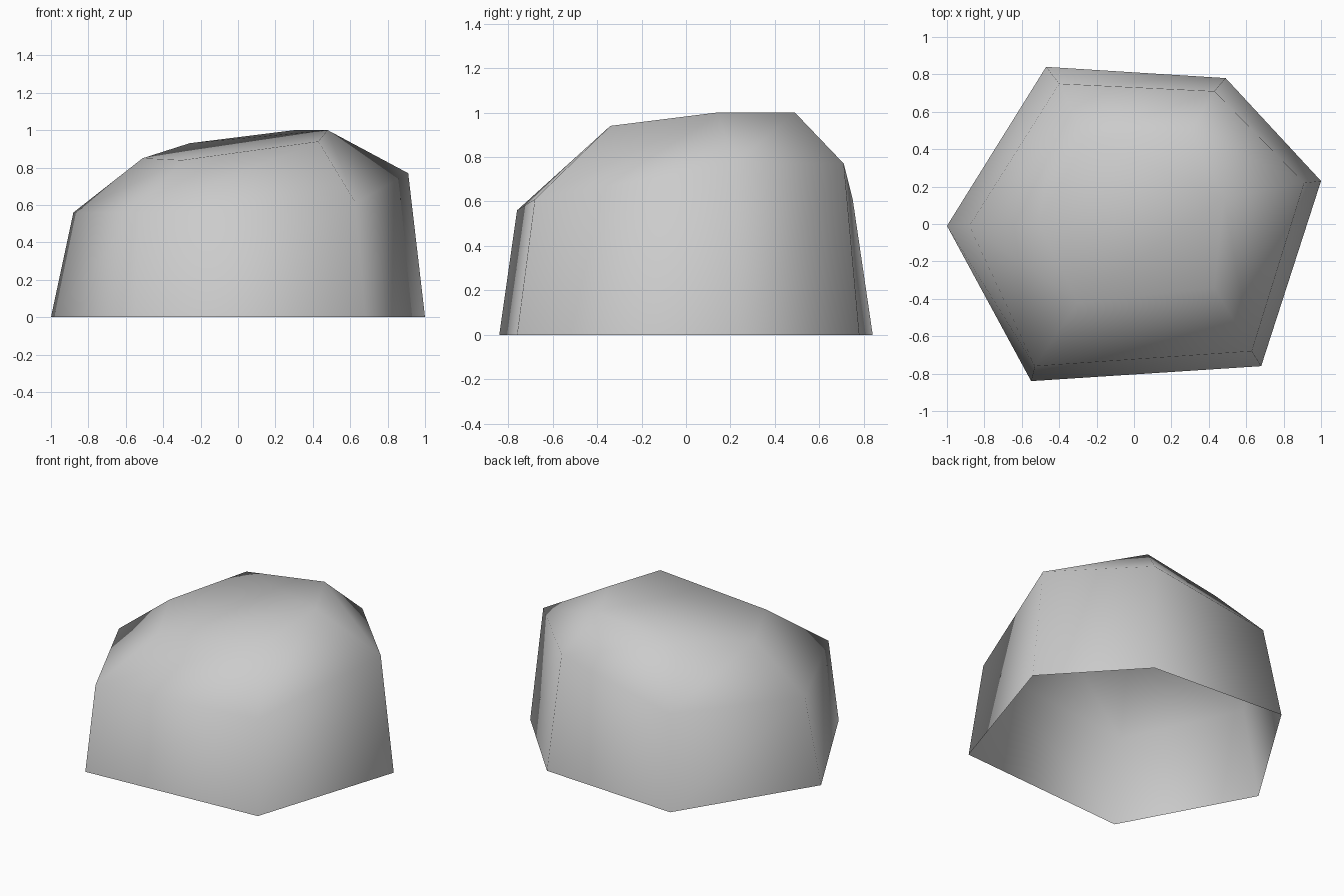
import bpy
import bmesh

# Remove the default cube if present
default_cube = bpy.data.objects.get("Cube")
if default_cube:
    bpy.data.objects.remove(default_cube, do_unlink=True)


def make_material(name, colour):
    material = bpy.data.materials.new(name)
    material.use_nodes = True
    material.diffuse_color = colour
    shader = material.node_tree.nodes["Principled BSDF"]
    shader.inputs["Base Color"].default_value = colour
    shader.inputs["Roughness"].default_value = 0.9
    return material


def bridge_rings(bm, lower, upper):
    """Join two rings of equal length with a band of quads."""
    count = len(lower)
    for i in range(count):
        j = (i + 1) % count
        bm.faces.new((lower[i], lower[j], upper[j], upper[i]))


# Six-sided boulder cross-sections, counter-clockwise from the left tip
ground_ring = [(-1, -.01, 0), (-.55, -.84, 0), (.68, -.76, 0),
               (1, .23, 0), (.49, .78, 0), (-.47, .84, 0)]
shoulder_ring = [(-.88, -.01, .56), (-.53, -.76, .56), (.63, -.68, .61),
                 (.91, .22, .77), (.43, .71, .77), (-.4, .75, .61)]
crown_ring = [(-.51, 0, .85), (-.3, -.42, .84), (.43, -.34, .94),
              (.48, .14, 1), (.3, .49, 1), (-.26, .46, .93)]

# Boulder shell: steep walls, sloping shoulder, capped crown, open underside
bm = bmesh.new()
rings = [[bm.verts.new(point) for point in ring]
         for ring in (ground_ring, shoulder_ring, crown_ring)]
for lower, upper in zip(rings, rings[1:]):
    bridge_rings(bm, lower, upper)
bm.faces.new(rings[-1])

# Soft shading over the whole shell
for face in bm.faces:
    face.smooth = True
mesh = bpy.data.meshes.new("boulder")
bm.to_mesh(mesh)
bm.free()

boulder = bpy.data.objects.new("boulder", mesh)
bpy.context.collection.objects.link(boulder)
mesh.materials.append(make_material("stone grey", (.6, .6, .6, 1)))
